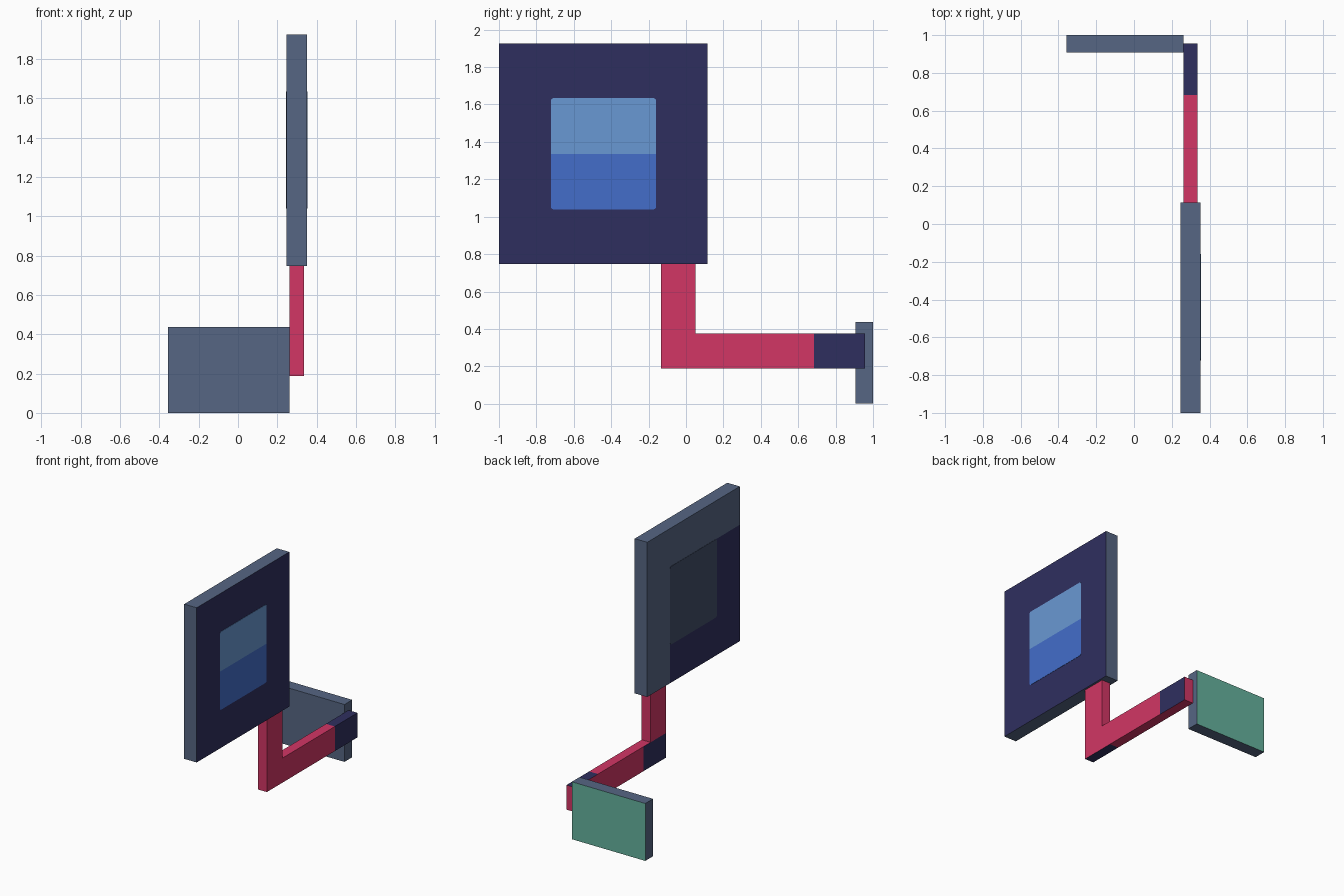
import bpy, bmesh, math
from mathutils import Vector

cube = bpy.data.objects.get("Cube")
if cube:
    bpy.data.objects.remove(cube, do_unlink=True)


def material(name, rgb):
    """Flat material from 0-255 sRGB values."""
    lin = [((c / 255 + 0.055) / 1.055) ** 2.4 for c in rgb] + [1.0]
    m = bpy.data.materials.new(name)
    m.use_nodes = True
    m.diffuse_color = lin
    bsdf = next(n for n in m.node_tree.nodes if n.type == 'BSDF_PRINCIPLED')
    bsdf.inputs["Base Color"].default_value = lin
    bsdf.inputs["Roughness"].default_value = 0.8
    return m


SLATE = material("slate", (86, 102, 131))
DARK_SLATE = material("dark slate", (65, 77, 103))
NAVY = material("navy", (47, 47, 95))
PINK = material("crimson pink", (210, 54, 101))
GREEN = material("sea green", (101, 178, 157))
SKY = material("light blue", (105, 152, 211))
BLUE = material("royal blue", (67, 109, 202))


def finish(name, bm, mats, cuts=(), rule=None):
    """Cut the mesh at (axis, value) planes, then colour faces by a rule."""
    for axis, value in cuts:
        n = Vector([float(i == axis) for i in range(3)])
        bmesh.ops.bisect_plane(bm, geom=bm.verts[:] + bm.edges[:] + bm.faces[:],
                               plane_co=n * value, plane_no=n)
    bmesh.ops.recalc_face_normals(bm, faces=bm.faces[:])
    if rule:
        for f in bm.faces:
            f.material_index = rule(f.calc_center_median(), f.normal)
    mesh = bpy.data.meshes.new(name)
    bm.to_mesh(mesh)
    bm.free()
    for m in mats:
        mesh.materials.append(m)
    obj = bpy.data.objects.new(name, mesh)
    bpy.context.collection.objects.link(obj)
    return obj


def box(name, lo, hi, mats, cuts=(), rule=None):
    bm = bmesh.new()
    bmesh.ops.create_cube(bm, size=1)
    for v in bm.verts:
        v.co = [l + (c + 0.5) * (h - l) for c, l, h in zip(v.co, lo, hi)]
    return finish(name, bm, mats, cuts, rule)


def rounded_plate(name, x0, x1, y, z, r, mats, cuts=(), rule=None):
    """Thin plate in the yz plane with rounded corners."""
    corners = [(y[1] - r, z[1] - r, 0), (y[0] + r, z[1] - r, 90),
               (y[0] + r, z[0] + r, 180), (y[1] - r, z[0] + r, 270)]
    bm = bmesh.new()
    verts = []
    for cy, cz, start in corners:
        for step in range(5):
            a = math.radians(start + step * 22.5)
            verts.append(bm.verts.new((x0, cy + r * math.cos(a), cz + r * math.sin(a))))
    face = bm.faces.new(verts)
    ext = bmesh.ops.extrude_face_region(bm, geom=[face])["geom"]
    moved = [g for g in ext if isinstance(g, bmesh.types.BMVert)]
    bmesh.ops.translate(bm, verts=moved, vec=(x1 - x0, 0, 0))
    return finish(name, bm, mats, cuts, rule)


SCREEN_Y, SCREEN_Z = (-0.722, -0.16), (1.039, 1.634)
PX0, PX1 = 0.247, 0.352


# Upright panel: navy on its left face, navy lower corner on its right face
def panel_rule(c, n):
    if n.x > 0.5:
        return 1
    return int(n.x < -0.5 and c.y < SCREEN_Y[1] and c.z < SCREEN_Z[1])


box("panel", (PX0, -1, 0.748), (PX1, 0.114, 1.926), [SLATE, NAVY],
    [(1, SCREEN_Y[1]), (2, SCREEN_Z[1])], panel_rule)

# Two-tone screen and the plain patch behind it
rounded_plate("screen", PX1 - 0.001, PX1 + 0.002, SCREEN_Y, SCREEN_Z, 0.015,
              [BLUE, SKY], [(2, 1.334)], lambda c, n: int(c.z > 1.334))
rounded_plate("back_patch", PX0 + 0.001, PX0 - 0.002, SCREEN_Y, SCREEN_Z, 0.015,
              [DARK_SLATE])

# L-shaped arm: upright post and horizontal beam with navy bands
AX0, AX1, AY0, AY1 = 0.262, 0.337, -0.134, 0.956
BAND = 0.272


def arm_rule(c, n):
    if n.x > 0.5 or n.z > 0.5:
        return int(c.y > AY1 - BAND)
    if n.x < -0.5 or n.z < -0.5:
        return int(c.y < AY0 + BAND)
    return 0


box("arm_post", (AX0, AY0, 0.375), (AX1, 0.052, 0.748), [PINK])
box("arm_beam", (AX0, AY0, 0.188), (AX1, AY1, 0.375), [PINK, NAVY],
    [(1, AY0 + BAND), (1, AY1 - BAND)], arm_rule)

# Foot plate with a green rear face
box("foot_plate", (-0.357, 0.907, 0), (0.262, 1, 0.437), [SLATE, GREEN],
    rule=lambda c, n: int(n.y > 0.5))
